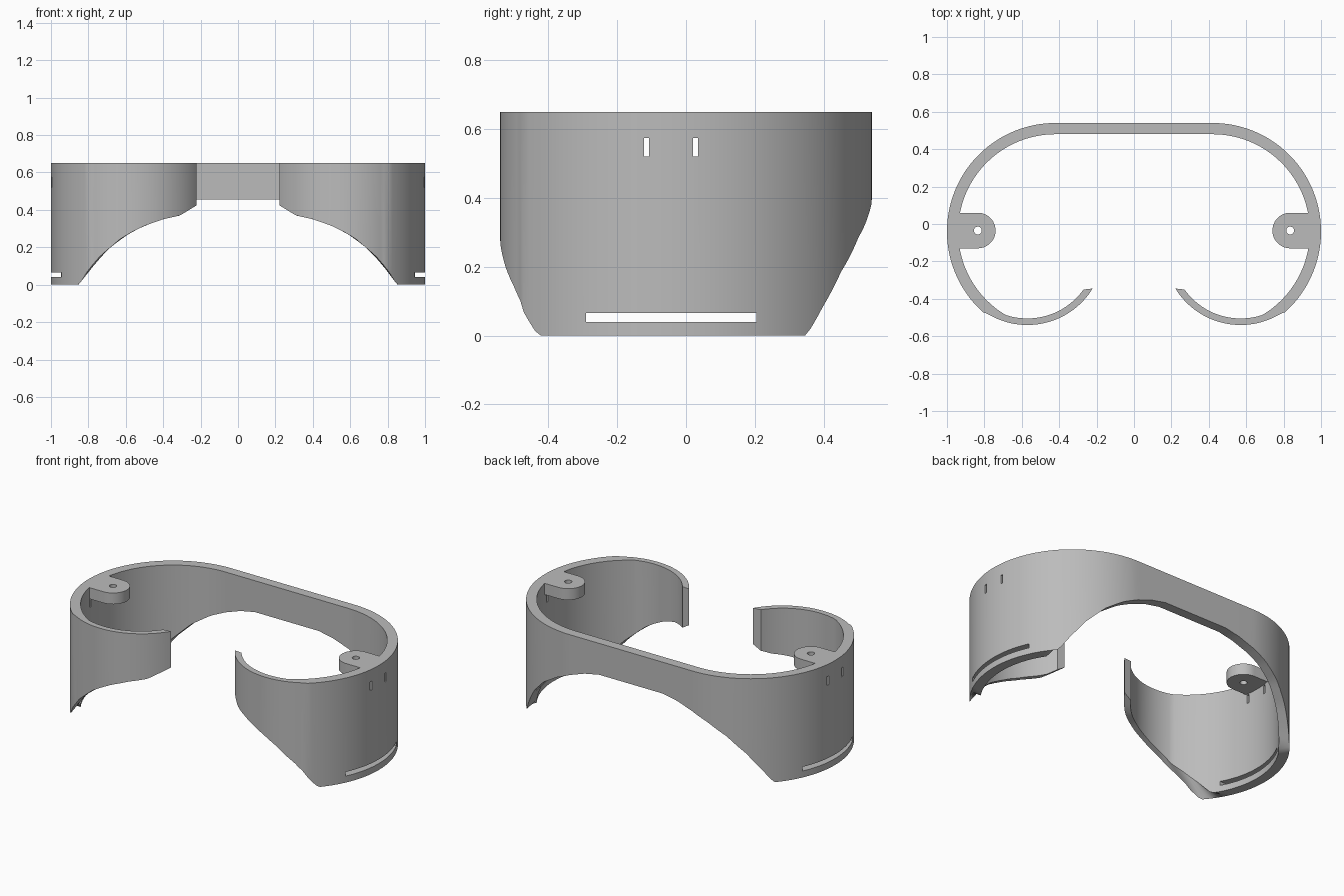
import bpy, bmesh
from math import sin, cos, radians, pi

old = bpy.data.objects.get("Cube")
if old:
    bpy.data.objects.remove(old, do_unlink=True)

TOP = 0.65
grey = bpy.data.materials.new("plain grey")
grey.use_nodes = True
colour = (0.5, 0.5, 0.5, 1)
grey.diffuse_color = colour
grey.node_tree.nodes["Principled BSDF"].inputs["Base Color"].default_value = colour


def make_object(name, bm):
    bmesh.ops.recalc_face_normals(bm, faces=bm.faces)
    mesh = bpy.data.meshes.new(name)
    bm.to_mesh(mesh)
    bm.free()
    mesh.materials.append(grey)
    ob = bpy.data.objects.new(name, mesh)
    bpy.context.collection.objects.link(ob)
    return ob


def arc(cx, cy, r, start, end, n):
    angles = [radians(start + (end - start) * i / n) for i in range(n + 1)]
    return [(cx + r * cos(a), cy + r * sin(a)) for a in angles]


def prism(name, outline, z0, z1):
    bm = bmesh.new()
    face = bm.faces.new([bm.verts.new((x, y, z0)) for x, y in outline])
    new = bmesh.ops.extrude_face_region(bm, geom=[face])["geom"]
    verts = [v for v in new if isinstance(v, bmesh.types.BMVert)]
    bmesh.ops.translate(bm, verts=verts, vec=(0, 0, z1 - z0))
    return make_object(name, bm)


def box(name, x0, x1, y0, y1, z0, z1):
    return prism(name, [(x0, y0), (x1, y0), (x1, y1), (x0, y1)], z0, z1)


# Height of the arched lower edge, by distance from the middle
FRONT_EDGE = [(0.22, 0.425), (0.31, 0.37), (0.4, 0.35), (0.5, 0.315), (0.57, 0.28),
              (0.63, 0.245), (0.74, 0.15), (0.8, 0.08), (0.85, 0)]
BACK_EDGE = [(0.22, 0.455), (0.32, 0.435), (0.42, 0.4), (0.52, 0.355), (0.63, 0.285),
             (0.73, 0.185), (0.8, 0.085), (0.85, 0)]


def lower_edge(x, y):
    pts = FRONT_EDGE if y < 0 else BACK_EDGE
    x = abs(x)
    if x <= pts[0][0]:
        return pts[0][1]
    for (xa, za), (xb, zb) in zip(pts, pts[1:]):
        if x <= xb:
            return za + (zb - za) * (x - xa) / (xb - xa)
    return 0


# Wall: straight back, round sides, hooked front ends
straight = [0, 0.11, 0.22, 0.32]
outer = [(x, 0.54) for x in straight] + arc(0.42, -0.04, 0.58, 90, -48, 60)
outer += arc(0.57, -0.13, 0.41, -56, -148.4, 30)[1:]
inner = [(x, 0.48) for x in straight] + arc(0.42, -0.04, 0.52, 90, -57.4, 60)
inner += arc(0.57, -0.137, 0.368, -69, -144.6, 30)[1:]
stations = [((-a, b), (-c, d)) for (a, b), (c, d) in zip(outer, inner)][:0:-1]
stations += list(zip(outer, inner))

bm = bmesh.new()
rings = []
for (ox, oy), (ix, iy) in stations:
    corners = [(ox, oy, lower_edge(ox, oy)), (ox, oy, TOP),
               (ix, iy, TOP), (ix, iy, lower_edge(ix, iy))]
    rings.append([bm.verts.new(c) for c in corners])
for a, b in zip(rings, rings[1:]):
    for i in range(4):
        j = (i + 1) % 4
        bm.faces.new((a[i], a[j], b[j], b[i]))
bm.faces.new(rings[0])
bm.faces.new(rings[-1])
wall = make_object("curved_wall", bm)

# Mounting tabs, screw holes and strap slots on both sides
tools = []
for s, side in ((1, "left"), (-1, "right")):
    tab = arc(0.835, -0.035, 0.095, 90, 270, 24) + [(0.96, -0.13), (0.96, 0.06)]
    hole = arc(0.835, -0.035, 0.021, 0, 345, 23)
    tools += [
        (prism(side + "_tab", [(s * x, y) for x, y in tab], 0.58, TOP), 'UNION'),
        (prism(side + "_hole", [(s * x, y) for x, y in hole], 0.5, 0.75), 'DIFFERENCE'),
        (box(side + "_long_slot", s * 0.7, s * 1.1, -0.29, 0.205, 0.04, 0.066), 'DIFFERENCE'),
        (box(side + "_front_slot", s * 0.88, s * 1.1, -0.122, -0.107, 0.52, 0.575), 'DIFFERENCE'),
        (box(side + "_back_slot", s * 0.88, s * 1.1, 0.02, 0.035, 0.52, 0.575), 'DIFFERENCE'),
    ]

bpy.context.view_layer.objects.active = wall
for tool, operation in tools:
    mod = wall.modifiers.new(tool.name, 'BOOLEAN')
    mod.operation, mod.object, mod.solver = operation, tool, 'EXACT'
    bpy.ops.object.modifier_apply(modifier=mod.name)
    bpy.data.objects.remove(tool, do_unlink=True)

bpy.ops.object.select_all(action='DESELECT')
wall.select_set(True)
bpy.ops.object.shade_smooth_by_angle(angle=radians(25))
